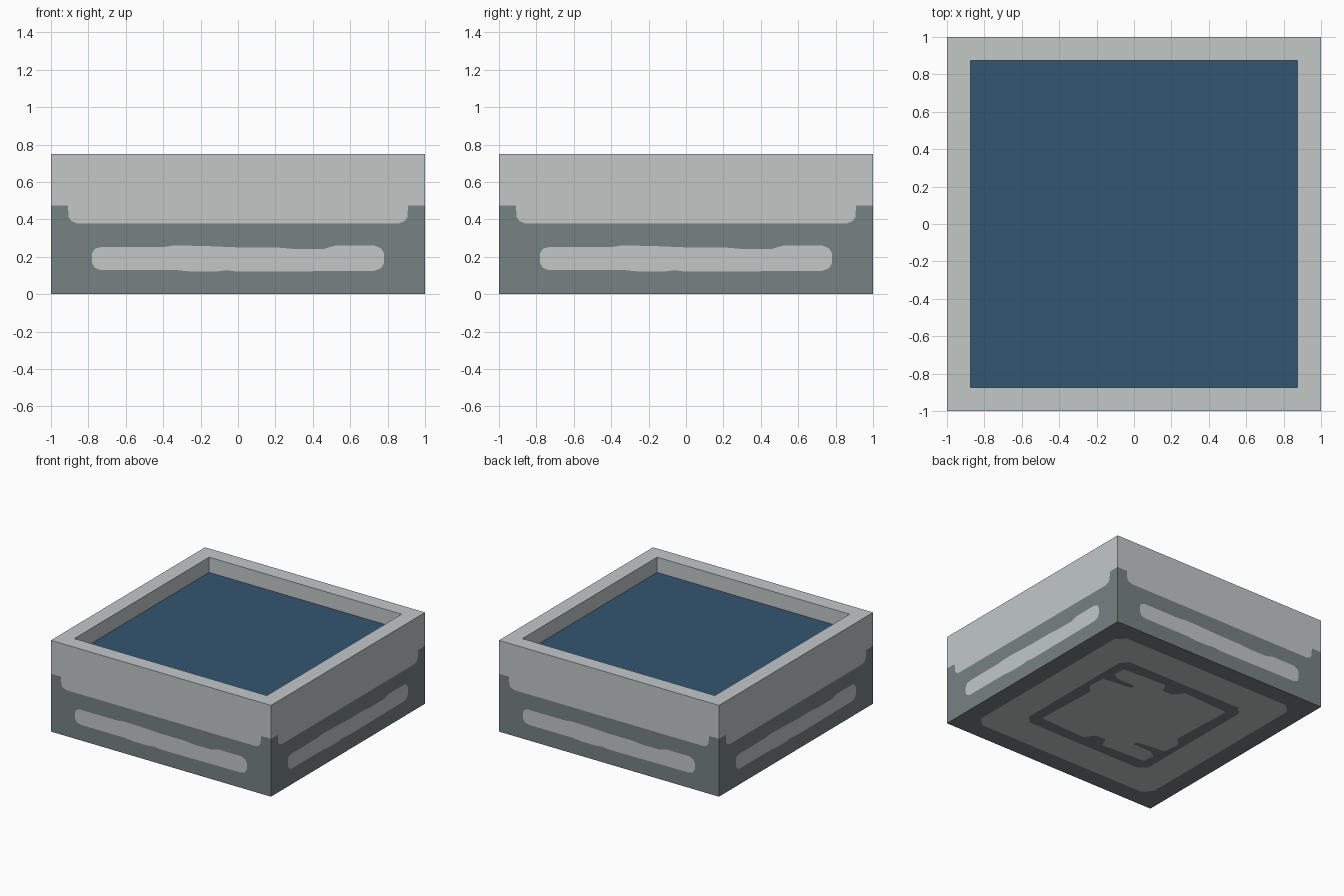
import bpy, bmesh, math
from mathutils import Matrix

if "Cube" in bpy.data.objects:
    bpy.data.objects.remove(bpy.data.objects["Cube"], do_unlink=True)


def material(name, rgb):
    m = bpy.data.materials.new(name)
    m.use_nodes = True
    m.diffuse_color = (*rgb, 1)
    bsdf = m.node_tree.nodes["Principled BSDF"]
    bsdf.inputs["Base Color"].default_value = (*rgb, 1)
    bsdf.inputs["Roughness"].default_value = 0.8
    return m


LIGHT, DARK = 0, 1
light = material("light grey", (0.54, 0.58, 0.575))
dark = material("dark grey", (0.185, 0.225, 0.225))
blue = material("water blue", (0.033, 0.093, 0.165))

H, INNER, LEVEL = 0.75, 0.875, 0.625


def rect(x0, x1, y0, y1):
    return [(x0, y0), (x1, y0), (x1, y1), (x0, y1)]


def square(r, cut=0.0):
    """Square of half-width r, with optional clipped corners."""
    if not cut:
        return rect(-r, r, -r, r)
    c = r - cut
    return [(-c, -r), (c, -r), (r, -c), (r, c), (c, r), (-c, r), (-r, c), (-r, -c)]


def region(bm, matrix, mat, outline, hole=None):
    """Fill a flat outline (with an optional hole) and place it facing local +z."""
    tmp = bmesh.new()
    for loop in (outline, hole or []):
        vs = [tmp.verts.new((x, y, 0)) for x, y in loop]
        for i, v in enumerate(vs):
            tmp.edges.new((v, vs[(i + 1) % len(vs)]))
    bmesh.ops.triangle_fill(tmp, edges=tmp.edges[:], use_beauty=True, normal=(0, 0, 1))
    tmp.normal_update()
    for f in tmp.faces:
        if f.normal.z < 0:
            f.normal_flip()
        f.material_index = mat
    bmesh.ops.transform(tmp, matrix=matrix, verts=tmp.verts[:])
    mesh = bpy.data.meshes.new("region")
    tmp.to_mesh(mesh)
    tmp.free()
    bm.from_mesh(mesh)
    bpy.data.meshes.remove(mesh)


def make_object(name, bm, mats):
    bmesh.ops.remove_doubles(bm, verts=bm.verts[:], dist=0.0005)
    mesh = bpy.data.meshes.new(name)
    bm.to_mesh(mesh)
    bm.free()
    for m in mats:
        mesh.materials.append(m)
    ob = bpy.data.objects.new(name, mesh)
    bpy.context.collection.objects.link(ob)
    return ob


# Step line between the dark base and the light upper wall
half_step = [(0.86, 0.378), (0.89, 0.39), (0.905, 0.41), (0.91, 0.475), (1, 0.475)]
step = [(-x, z) for x, z in reversed(half_step)] + half_step

# Slightly uneven light stripe in the dark base
stripe = [(-0.78, 0.22), (-0.765, 0.243), (-0.73, 0.252), (-0.4, 0.252), (-0.34, 0.26),
          (-0.2, 0.258), (0, 0.25), (0.2, 0.25), (0.3, 0.242), (0.46, 0.242), (0.52, 0.26),
          (0.73, 0.26), (0.765, 0.245), (0.78, 0.22), (0.78, 0.165), (0.765, 0.138),
          (0.73, 0.125), (0.1, 0.12), (0, 0.12), (-0.06, 0.128), (-0.12, 0.12),
          (-0.25, 0.12), (-0.32, 0.128), (-0.73, 0.128), (-0.765, 0.14), (-0.78, 0.165)]

# Walls: four equal sides, outer and inner
basin = bmesh.new()
upright = Matrix.Rotation(math.pi / 2, 4, 'X')
for k in range(4):
    turn = Matrix.Rotation(k * math.pi / 2, 4, 'Z')
    outer = turn @ Matrix.Translation((0, -1, 0)) @ upright
    inner = turn @ Matrix.Translation((0, INNER, 0)) @ upright
    region(basin, outer, LIGHT, step + [(1, H), (-1, H)])
    region(basin, outer, DARK, [(1, 0), (-1, 0)] + step, stripe)
    region(basin, outer, LIGHT, stripe)
    region(basin, inner, LIGHT, rect(-INNER, INNER, LEVEL, H))

# Rim
region(basin, Matrix.Translation((0, 0, H)), LIGHT, square(1), square(INNER))

# Underside: nested bands around a centre patch with two slits
half_patch = [(0.50, -0.48), (0.48, 0.06), (0.54, 0.13), (0.53, 0.27), (0.28, 0.30),
              (0.28, 0.34), (0.45, 0.34), (0.51, 0.38), (0.50, 0.48), (0.11, 0.50),
              (0.07, 0.42), (-0.02, 0.42), (-0.08, 0.50)]
patch = half_patch + [(-x, -y) for x, y in half_patch]
patch = [(x, -y) for x, y in patch]
under = Matrix.Rotation(math.pi, 4, 'X')
band_out, band_in = square(0.85, 0.07), square(0.59, 0.06)
region(basin, under, DARK, square(1), band_out)
region(basin, under, LIGHT, band_out, band_in)
region(basin, under, DARK, band_in, patch)
region(basin, under, LIGHT, patch)
make_object("basin", basin, [light, dark])

# Water surface
water = bmesh.new()
region(water, Matrix.Translation((0, 0, LEVEL)), 0, square(INNER))
make_object("water", water, [blue])
